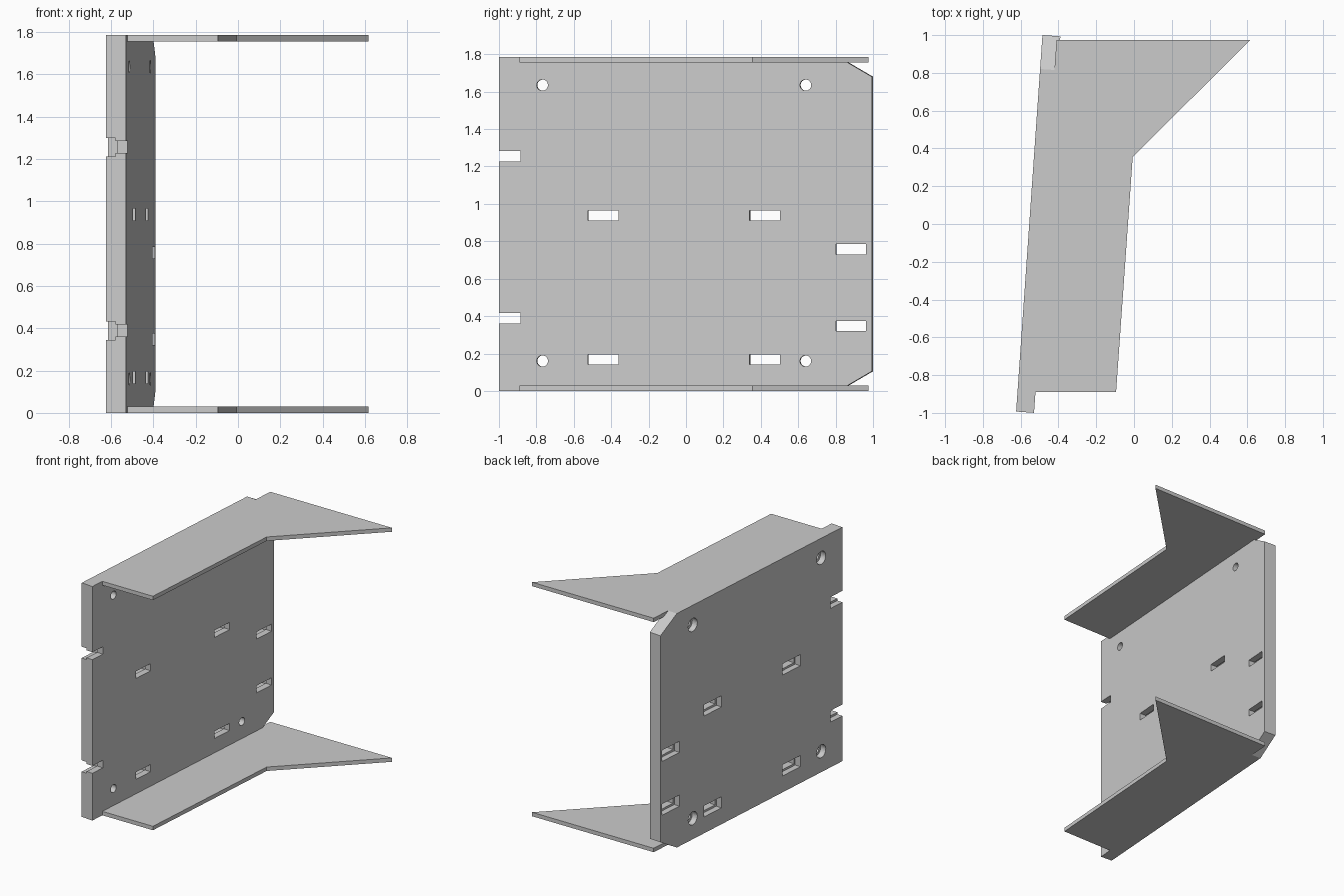
import bpy, bmesh, math
from mathutils import Matrix, Vector

cube = bpy.data.objects.get("Cube")
if cube:
    bpy.data.objects.remove(cube, do_unlink=True)

HEIGHT, LENGTH, THICK = 1.785, 1.998, 0.095
FLANGE = 0.03
TILT = math.radians(4)
PLACE = Matrix.Translation((-0.624, -0.993, 0)) @ Matrix.Rotation(-TILT, 4, 'Z')

grey = bpy.data.materials.new("light_grey")
grey.use_nodes = True
grey.diffuse_color = (0.6, 0.6, 0.6, 1)
grey.node_tree.nodes["Principled BSDF"].inputs["Base Color"].default_value = (0.6, 0.6, 0.6, 1)


def prism(bm, points, offset):
    """Extrude a closed outline by an offset vector."""
    base = bm.faces.new([bm.verts.new(p) for p in points])
    result = bmesh.ops.extrude_face_region(bm, geom=[base])
    verts = [g for g in result["geom"] if isinstance(g, bmesh.types.BMVert)]
    bmesh.ops.translate(bm, verts=verts, vec=Vector(offset))


def box(bm, x, y, z):
    prism(bm, [(x[0], y[0], z[0]), (x[0], y[1], z[0]),
               (x[0], y[1], z[1]), (x[0], y[0], z[1])], (x[1] - x[0], 0, 0))


def cylinder(bm, y, z, radius, x0, x1):
    at = Matrix.Translation(((x0 + x1) / 2, y, z)) @ Matrix.Rotation(math.pi / 2, 4, 'Y')
    bmesh.ops.create_cone(bm, cap_ends=True, segments=32, radius1=radius,
                          radius2=radius, depth=x1 - x0, matrix=at)


def make_object(name, bm, matrix=None):
    if matrix:
        bm.transform(matrix)
    bmesh.ops.recalc_face_normals(bm, faces=bm.faces[:])
    mesh = bpy.data.meshes.new(name)
    bm.to_mesh(mesh)
    bm.free()
    mesh.materials.append(grey)
    obj = bpy.data.objects.new(name, mesh)
    bpy.context.collection.objects.link(obj)
    return obj


def cut(target, cutter, keep=False):
    mod = target.modifiers.new("cut", 'BOOLEAN')
    mod.operation, mod.solver, mod.object = 'DIFFERENCE', 'EXACT', cutter
    bpy.context.view_layer.objects.active = target
    bpy.ops.object.modifier_apply(modifier=mod.name)
    if not keep:
        bpy.data.objects.remove(cutter, do_unlink=True)


# Back plate, with both rear corners clipped
bm = bmesh.new()
run, drop = 0.18, 0.105
outline = [(0, 0), (LENGTH - run, 0), (LENGTH, drop), (LENGTH, HEIGHT - drop),
           (LENGTH - run, HEIGHT), (0, HEIGHT)]
prism(bm, [(0, y, z) for y, z in outline], (THICK, 0, 0))
plate = make_object("back_plate", bm, PLACE)

# Slots, edge notches and screw holes, each with a wider recess outside
through, recess = bmesh.new(), bmesh.new()
LIP, DEPTH = 0.015, 0.045
slots = [(y, z) for y in (0.477, 1.343) for z in (0.14, 0.91)]
slots += [(1.805, 0.32), (1.805, 0.73)]
openings = [(y, y + 0.163, z, z + 0.055) for y, z in slots]
openings += [(-0.1, 0.115, z, z + 0.057) for z in (0.36, 1.227)]
for y0, y1, z0, z1 in openings:
    box(through, (-0.1, 0.2), (y0, y1), (z0, z1))
    box(recess, (-0.1, DEPTH), (y0 - LIP, y1 + LIP), (z0 - LIP, z1 + LIP))
for y in (0.232, 1.643):
    for z in (0.16, 1.635):
        cylinder(through, y, z, 0.03, -0.1, 0.2)
        cylinder(recess, y, z, 0.05, -0.1, DEPTH)
cut(plate, make_object("through_cutter", through, PLACE))
cut(plate, make_object("recess_cutter", recess, PLACE))

# Top and bottom flanges, let slightly into the plate
for name, z in (("bottom_flange", 0), ("top_flange", HEIGHT - FLANGE)):
    bm = bmesh.new()
    shape = [(-0.54, -0.89), (-0.095, -0.89), (-0.007, 0.355),
             (0.617, 0.975), (-0.41, 0.975)]
    prism(bm, [(x, y, z) for x, y in shape], (0, 0, FLANGE))
    cut(plate, make_object(name, bm), keep=True)
